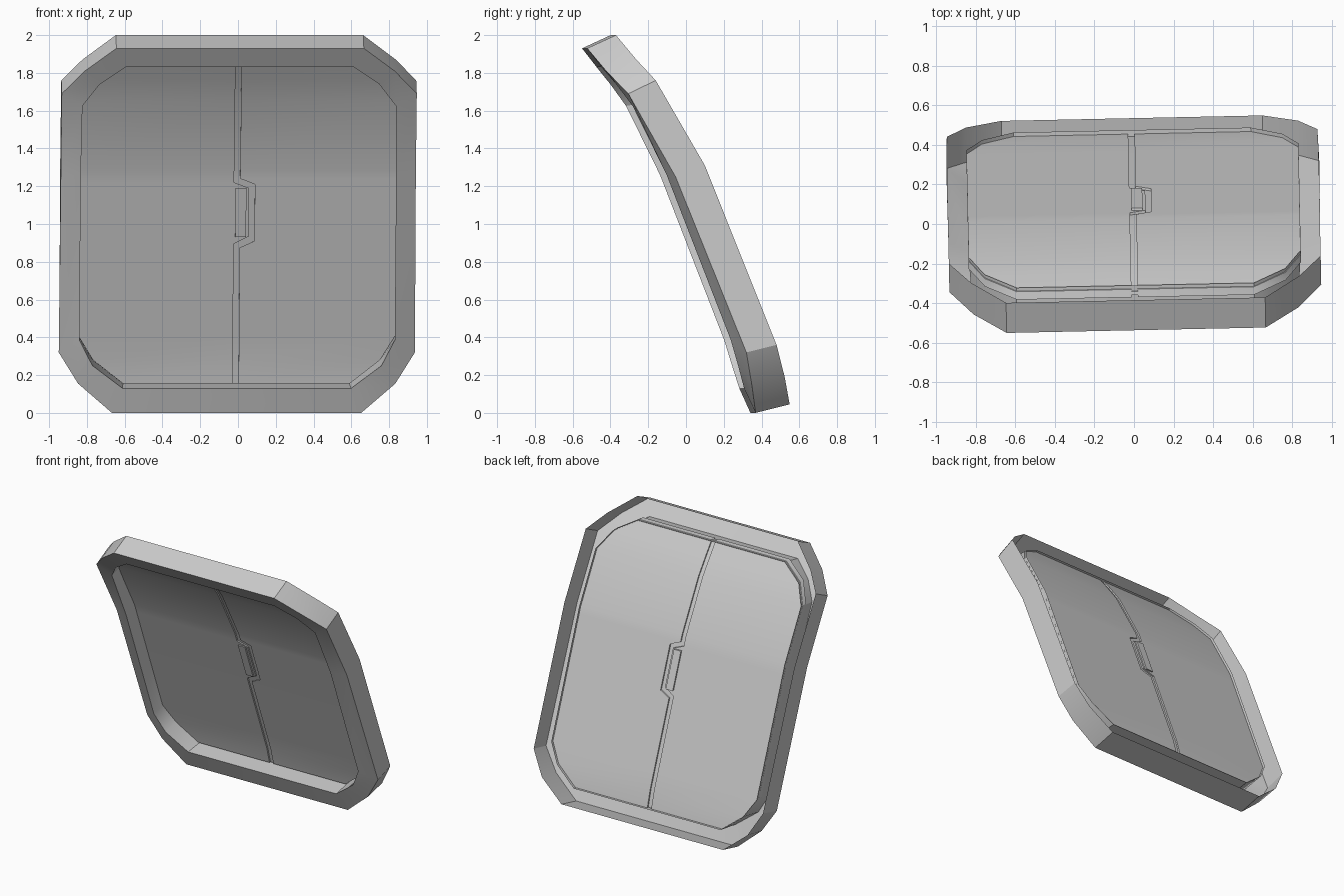
import bpy, bmesh
from mathutils import Matrix

if "Cube" in bpy.data.objects:
    bpy.data.objects.remove(bpy.data.objects["Cube"])

TURN = Matrix.Rotation(0.021, 4, 'Z')

# Half outlines of the frame's cross-section corners, top to bottom (x, y, z)
outer_back = [(.655, -.385, 2.0), (.83, -.28, 1.87), (.94, -.18, 1.76), (.94, .08, 1.31),
              (.937, .46, .36), (.84, .505, .19), (.66, .535, .045)]
outer_front = [(.655, -.537, 1.93), (.82, -.44, 1.81), (.94, -.325, 1.69), (.94, -.075, 1.25),
               (.943, .30, .32), (.84, .33, .155), (.66, .355, .0)]
inner_front = [(.605, -.46, 1.83), (.74, -.385, 1.74), (.83, -.30, 1.625), (.835, -.12, 1.26),
               (.835, .22, .385), (.765, .26, .25), (.605, .295, .13)]
inner_back = [(.60, -.31, 1.86), (.76, -.24, 1.77), (.84, -.15, 1.65), (.84, .05, 1.29),
              (.84, .39, .41), (.76, .44, .28), (.60, .475, .155)]


def finish(name, bm):
    bm.transform(TURN)
    me = bpy.data.meshes.new(name)
    bm.to_mesh(me)
    bm.free()
    ob = bpy.data.objects.new(name, me)
    bpy.context.collection.objects.link(ob)
    bpy.ops.object.select_all(action='DESELECT')
    ob.select_set(True)
    bpy.context.view_layer.objects.active = ob
    bpy.ops.object.shade_smooth_by_angle(angle=0.52)


def interp(points, z):
    """Value at height z on a list of (value, z) sorted from top to bottom."""
    if z >= points[0][1]:
        return points[0][0]
    for (a, za), (b, zb) in zip(points, points[1:]):
        if z >= zb:
            return a + (b - a) * (za - z) / (za - zb)
    return points[-1][0]


edge = [(x, z) for x, y, z in inner_back]
depth = [(y, z) for x, y, z in inner_back]


def slab(name, left, right, back, front, top=1.86, bottom=.155):
    """Curved sheet between two side edges, following the hatch profile."""
    zs = {z for line in (left, right, depth) for _, z in line}
    zs = sorted((z for z in zs | {top, bottom} if bottom <= z <= top), reverse=True)
    bm = bmesh.new()
    rows = []
    for z in zs:
        l, r, y = interp(left, z), interp(right, z), interp(depth, z)
        rows.append([bm.verts.new(p) for p in
                     ((l, y + back, z), (r, y + back, z), (r, y + front, z), (l, y + front, z))])
    for a, b in zip(rows, rows[1:]):
        for i in range(4):
            j = (i + 1) % 4
            bm.faces.new((a[i], a[j], b[j], b[i]))
    bm.faces.new(rows[0])
    bm.faces.new(rows[-1])
    bmesh.ops.recalc_face_normals(bm, faces=bm.faces)
    finish(name, bm)


# Bent octagonal frame: a U-shaped channel, hollow and open at the back
bm = bmesh.new()
loops = []
for half in (outer_back, outer_front, inner_front, inner_back):
    full = half + [(-x, y, z) for x, y, z in reversed(half)]
    loops.append([bm.verts.new(p) for p in full])
n = len(loops[0])
for a, b in zip(loops, loops[1:]):
    for i in range(n):
        j = (i + 1) % n
        bm.faces.new((a[i], b[i], b[j], a[j]))
bm.normal_update()
if max(bm.faces, key=lambda f: f.calc_center_median().z).normal.z < 0:
    bmesh.ops.reverse_faces(bm, faces=bm.faces)
finish("hatch_frame", bm)

# Two door leaves with the interlocking latch step
left_edge = [(-x, z) for x, z in edge]
tab = [(-.02, 1.87), (-.02, 1.22), (.06, 1.19), (.06, .935), (-.02, .895), (-.02, .15)]
notch = [(.012, 1.87), (.012, 1.24), (.09, 1.21), (.09, .91), (.012, .875), (.012, .15)]
slab("left_leaf", left_edge, tab, -.02, -.06)
slab("right_leaf", notch, edge, -.02, -.06)

# Recessed seam floor between the leaves
slab("seam_strip", [(x - .01, z) for x, z in tab], [(x + .01, z) for x, z in notch], -.032, -.048)

# Latch plate on the step
slab("latch_plate", [(-.012, 1.19), (-.012, .93)], [(.045, 1.17), (.045, .95)],
     -.008, -.072, 1.19, .93)
